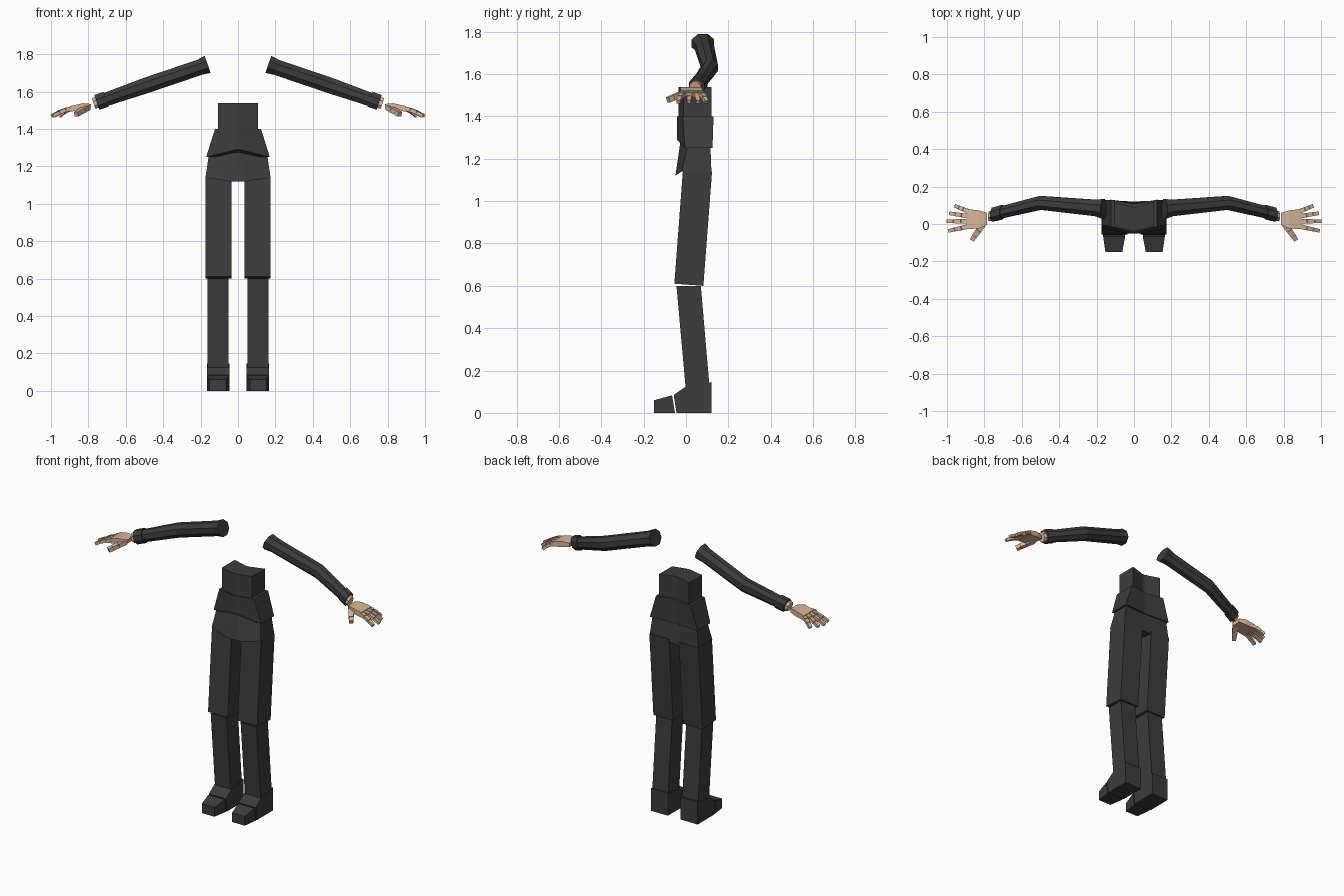
import bpy
import bmesh
import math
from mathutils import Vector

cube = bpy.data.objects.get("Cube")
if cube:
    bpy.data.objects.remove(cube, do_unlink=True)


def make_material(name, colour):
    mat = bpy.data.materials.new(name)
    mat.use_nodes = True
    mat.diffuse_color = (*colour, 1)
    mat.node_tree.nodes["Principled BSDF"].inputs["Base Color"].default_value = (*colour, 1)
    return mat


CLOTH = make_material("dark cloth", (0.045, 0.045, 0.045))
SKIN = make_material("skin", (0.68, 0.46, 0.32))


def loft(name, bodies, mat, mirror=True):
    """Skin each body (a list of matching rings) into a closed shell."""
    bm = bmesh.new()
    for rings in bodies:
        loops = [[bm.verts.new(p) for p in ring] for ring in rings]
        n = len(loops[0])
        for a, b in zip(loops, loops[1:]):
            for i in range(n):
                j = (i + 1) % n
                bm.faces.new((a[i], a[j], b[j], b[i]))
        bm.faces.new(loops[0][::-1])
        bm.faces.new(loops[-1])
    bmesh.ops.recalc_face_normals(bm, faces=bm.faces)
    mesh = bpy.data.meshes.new(name)
    bm.to_mesh(mesh)
    bm.free()
    mesh.materials.append(mat)
    obj = bpy.data.objects.new(name, mesh)
    bpy.context.collection.objects.link(obj)
    if mirror:
        obj.modifiers.new("Mirror", "MIRROR").use_mirror_merge = False
    return obj


def rect(x0, x1, y0, y1, z0, z1=None):
    """Rectangle whose front edge sits at z0 and back edge at z1."""
    z1 = z0 if z1 is None else z1
    return [(x0, y0, z0), (x1, y0, z0), (x1, y1, z1), (x0, y1, z1)]


def torso_ring(inner, w, front, back, z_front, z_side, z_back):
    """Symmetric outline; front and back are (centre y, side y)."""
    half = [(inner, front[0], z_front), (w, front[1], z_side),
            (w, back[1], z_side), (inner, back[0], z_back)]
    return half + [(-x, y, z) for x, y, z in reversed(half)]


def arm_ring(centre, ry, rv, sides=8):
    """Cross-section square to the sloping arm."""
    up = Vector((0.33, 0, 0.944))
    side = Vector((0, 1, 0))
    ring = []
    for i in range(sides):
        a = math.tau * (i + 0.5) / sides
        grow = 1 / math.cos(math.pi / sides)
        ring.append(Vector(centre) + grow * (side * ry * math.cos(a) + up * rv * math.sin(a)))
    return ring


def bar(a, b, wa, wb, thick):
    """Tapered four-sided bar from a to b."""
    a, b = Vector(a), Vector(b)
    d = (b - a).normalized()
    side = d.cross(Vector((0, 0, 1))).normalized()
    up = side.cross(d)
    signs = ((-1, -1), (1, -1), (1, 1), (-1, 1))
    return [[c + side * w * s + up * thick * t for s, t in signs]
            for c, w in ((a, wa), (b, wb))]


# Torso
loft("waist", [[
    torso_ring(0.01, 0.107, (-0.035, -0.012), (0.09, 0.12), 1.38, 1.38, 1.38),
    torso_ring(0.01, 0.107, (-0.035, -0.012), (0.09, 0.12), 1.54, 1.54, 1.54),
]], CLOTH, False)
loft("jacket_hem", [[
    torso_ring(0.01, 0.17, (-0.042, -0.005), (0.115, 0.125), 1.29, 1.25, 1.25),
    torso_ring(0.01, 0.123, (-0.042, -0.015), (0.11, 0.13), 1.40, 1.40, 1.40),
]], CLOTH, False)
loft("pelvis", [[
    torso_ring(0.045, 0.174, (-0.05, -0.02), (0.12, 0.12), 1.12, 1.14, 1.12),
    torso_ring(0.01, 0.155, (-0.025, 0.01), (0.105, 0.115), 1.29, 1.27, 1.27),
]], CLOTH, False)

# Legs
loft("thigh", [[rect(0.035, 0.175, -0.055, 0.082, 0.61, 0.60),
                rect(0.035, 0.175, -0.015, 0.123, 1.14)]], CLOTH)
loft("shin", [[rect(0.05, 0.163, 0.0, 0.113, 0.10),
               rect(0.05, 0.163, -0.045, 0.07, 0.60)]], CLOTH)
heel = ((-0.045, 0), (0.12, 0), (0.12, 0.145), (0.0, 0.125), (-0.058, 0.085))
loft("heel", [[[(x, y, z) for y, z in heel] for x in (0.045, 0.167)]], CLOTH)
loft("toe", [[
    [(0.063, -0.15, 0), (0.153, -0.15, 0), (0.153, -0.15, 0.06), (0.063, -0.15, 0.06)],
    [(0.047, -0.052, 0), (0.165, -0.052, 0), (0.165, -0.066, 0.083), (0.047, -0.066, 0.083)],
]], CLOTH)

# Sleeves with flared shoulder and cuff
loft("sleeve", [[
    arm_ring((0.162, 0.08, 1.745), 0.053, 0.048),
    arm_ring((0.205, 0.086, 1.730), 0.044, 0.042),
    arm_ring((0.50, 0.113, 1.63), 0.037, 0.042),
    arm_ring((0.71, 0.062, 1.557), 0.032, 0.036),
]], CLOTH)
loft("cuff", [[
    arm_ring((0.705, 0.063, 1.559), 0.038, 0.042),
    arm_ring((0.755, 0.050, 1.542), 0.037, 0.042),
]], CLOTH)
loft("wrist", [[
    arm_ring((0.73, 0.056, 1.55), 0.026, 0.032),
    arm_ring((0.772, 0.042, 1.536), 0.026, 0.030),
]], SKIN)


# Hands
def palm_ring(x, y0, y1, z, t):
    return [(x, y0, z - t), (x, y1, z - t), (x, y1, z + t), (x, y0, z + t)]


loft("palm", [[
    palm_ring(0.787, -0.005, 0.06, 1.522, 0.012),
    palm_ring(0.83, -0.025, 0.073, 1.520, 0.018),
    palm_ring(0.895, -0.026, 0.08, 1.508, 0.015),
]], SKIN)

# Finger rows: knuckle y, tip x, tip y
fingers = {"index_finger": (-0.014, 0.99, -0.036), "middle_finger": (0.014, 1.0, 0.015),
           "ring_finger": (0.042, 0.985, 0.057), "little_finger": (0.068, 0.955, 0.096)}
drops = (1.509, 1.502, 1.488, 1.468)
for name, (y, tip_x, tip_y) in fingers.items():
    spots = []
    for i, z in enumerate(drops):
        t = i / 3
        spots.append(Vector((0.888 + (tip_x - 0.888) * t, y + (tip_y - y) * t, z)))
    parts = [bar(a, a.lerp(b, 0.97), 0.0125 - 0.001 * i, 0.0115 - 0.001 * i, 0.011 - 0.001 * i)
             for i, (a, b) in enumerate(zip(spots, spots[1:]))]
    loft(name, parts, SKIN)

thumb = [Vector(p) for p in ((0.805, 0.005, 1.515), (0.83, -0.034, 1.50),
                             (0.85, -0.062, 1.488), (0.866, -0.085, 1.478))]
loft("thumb", [bar(a, a.lerp(b, 0.97), 0.018 - 0.002 * i, 0.016 - 0.002 * i, 0.013)
               for i, (a, b) in enumerate(zip(thumb, thumb[1:]))], SKIN)
